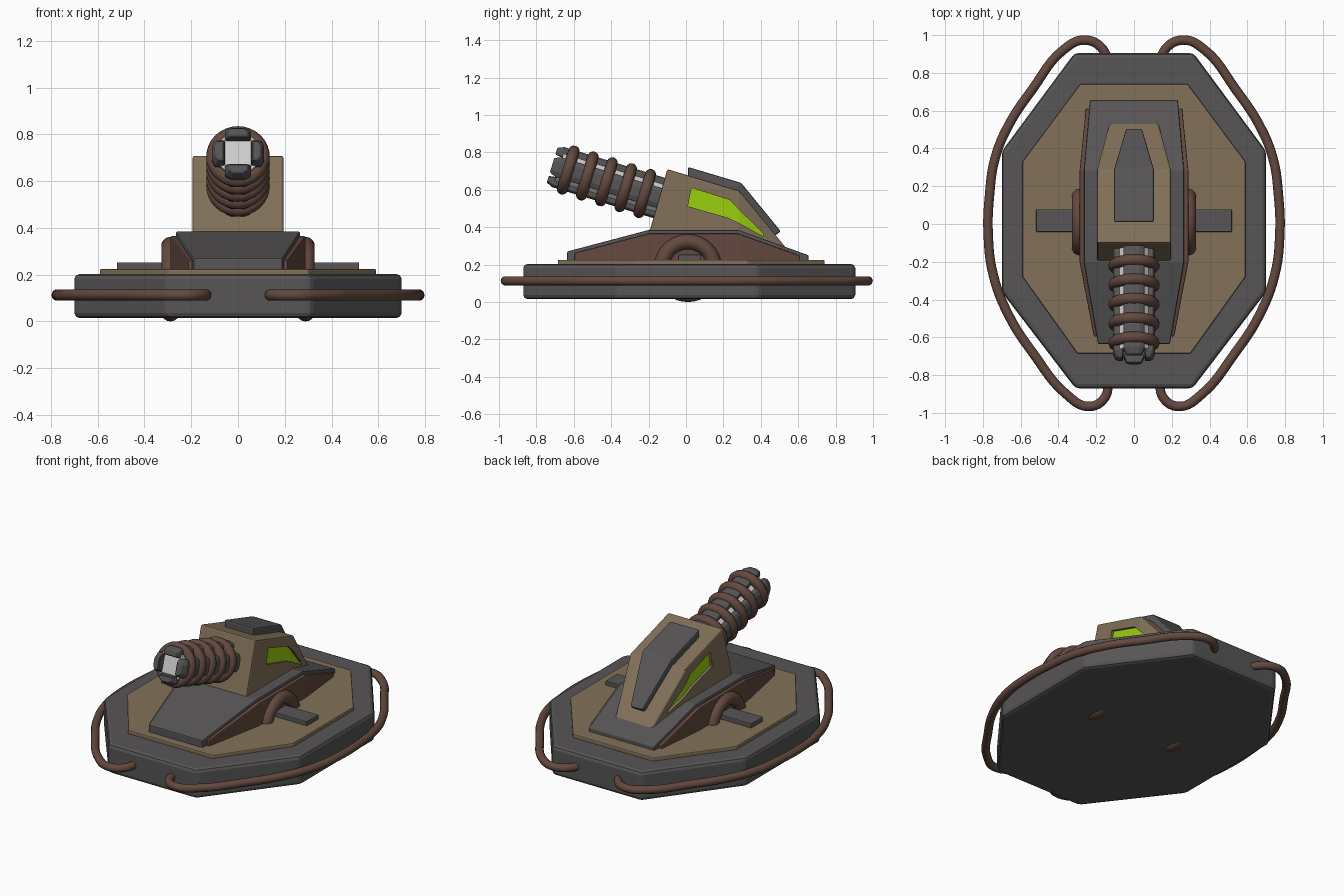
import bpy, bmesh, math
from mathutils import Vector, Matrix

if "Cube" in bpy.data.objects:
    bpy.data.objects.remove(bpy.data.objects["Cube"])


def mat(name, rgb):
    m = bpy.data.materials.new(name)
    m.diffuse_color = (*rgb, 1)
    m.use_nodes = True
    m.node_tree.nodes["Principled BSDF"].inputs["Base Color"].default_value = m.diffuse_color
    return m


GREY = mat("dark_grey", (0.095, 0.09, 0.09))
TAN = mat("tan", (0.225, 0.165, 0.10))
BROWN = mat("brown", (0.125, 0.066, 0.05))
GREEN = mat("green", (0.33, 0.63, 0.005))
LIGHT = mat("light_grey", (0.62, 0.62, 0.62))


def finish(name, bm, material, bevel=0, smooth=False, segments=2):
    bmesh.ops.recalc_face_normals(bm, faces=bm.faces)
    me = bpy.data.meshes.new(name)
    bm.to_mesh(me)
    bm.free()
    me.materials.append(material)
    ob = bpy.data.objects.new(name, me)
    bpy.context.collection.objects.link(ob)
    if smooth:
        for p in me.polygons:
            p.use_smooth = True
    if bevel:
        b = ob.modifiers.new("bevel", 'BEVEL')
        b.width, b.segments = bevel, segments
        b.limit_method, b.angle_limit = 'ANGLE', math.radians(28)
    return ob


def skin(name, rings, material, bevel=0, segments=2):
    """Solid through a row of closed rings of points, capped at both ends."""
    bm = bmesh.new()
    vs = [[bm.verts.new(p) for p in r] for r in rings]
    n = len(rings[0])
    for a, b in zip(vs, vs[1:]):
        for i in range(n):
            j = (i + 1) % n
            bm.faces.new((a[i], a[j], b[j], b[i]))
    bm.faces.new(vs[0][::-1])
    bm.faces.new(vs[-1])
    return finish(name, bm, material, bevel, segments=segments)


def loft(name, sections, material, bevel=0):
    """Symmetric body; section = bottom y, bottom z, top y, top z, half width."""
    return skin(name, [[(-w, yb, zb), (w, yb, zb), (w, yt, zt), (-w, yt, zt)]
                       for yb, zb, yt, zt, w in sections], material, bevel)


def plate(name, half, z0, z1, material, bevel):
    pts = half + [(-x, y) for x, y in reversed(half)]
    return skin(name, [[(x, y, z) for x, y in pts] for z in (z0, z1)], material, bevel)


def torus(name, major, minor, matrix, material, nu=40, nv=14):
    bm = bmesh.new()
    g = []
    for i in range(nu):
        a = 2 * math.pi * i / nu
        g.append([])
        for j in range(nv):
            b = 2 * math.pi * j / nv
            r = major + minor * math.cos(b)
            g[-1].append(bm.verts.new(matrix @ Vector((r * math.cos(a), r * math.sin(a), minor * math.sin(b)))))
    for i in range(nu):
        for j in range(nv):
            k, l = (i + 1) % nu, (j + 1) % nv
            bm.faces.new((g[i][j], g[k][j], g[k][l], g[i][l]))
    return finish(name, bm, material, smooth=True)


# Base hull and deck
plate("base_hull", [(0.31, -0.87), (0.70, -0.36), (0.70, 0.385), (0.315, 0.905)], 0.015, 0.203, GREY, 0.022)
plate("deck_plate", [(0.30, -0.685), (0.59, -0.28), (0.59, 0.33), (0.285, 0.74)], 0.19, 0.225, TAN, 0.006)

# Turret mount with brown side panels
loft("turret_mount", [(-0.635, 0.20, -0.635, 0.27, 0.19), (-0.20, 0.20, -0.20, 0.385, 0.265),
                      (0.28, 0.20, 0.28, 0.385, 0.265), (0.655, 0.20, 0.655, 0.25, 0.232)], GREY, 0.006)
loft("mount_side_panels", [(-0.595, 0.20, -0.595, 0.262, 0.213), (-0.20, 0.20, -0.20, 0.365, 0.288),
                           (0.28, 0.20, 0.28, 0.365, 0.288), (0.61, 0.20, 0.61, 0.247, 0.255)], BROWN, 0.005)

# Cross bar and side rings
loft("cross_bar", [(-0.042, 0.20, -0.042, 0.253, 0.518), (0.078, 0.20, 0.078, 0.253, 0.518)], GREY, 0.005)
for side, s in (("left", -1), ("right", 1)):
    torus(side + "_mount_ring", 0.141, 0.04,
          Matrix.Translation((s * 0.289, 0.01, 0.181)) @ Matrix.Rotation(math.pi / 2, 4, 'Y'), BROWN)

# Turret head with top armour
head = loft("turret_head", [(-0.20, 0.36, -0.10, 0.71, 0.195), (0.28, 0.30, 0.285, 0.595, 0.195),
                            (0.55, 0.26, 0.537, 0.287, 0.125)], TAN, 0.009)
loft("top_armour", [(0.01, 0.65, 0.01, 0.722, 0.105), (0.25, 0.57, 0.295, 0.637, 0.105),
                    (0.455, 0.34, 0.507, 0.378, 0.043)], GREY, 0.009)

# Recessed side windows
WINDOW = [(0.01, 0.512, 0.03, 0.61), (0.22, 0.452, 0.235, 0.545),
          (0.28, 0.424, 0.285, 0.492), (0.415, 0.35, 0.412, 0.368)]


def window(name, s, d0, d1, material):
    def x(y, d):
        return s * (0.195 - 0.27 * max(0, y - 0.28) + d)
    return skin(name, [[(x(yb, d0), yb, zb), (x(yb, d1), yb, zb), (x(yt, d1), yt, zt), (x(yt, d0), yt, zt)]
                       for yb, zb, yt, zt in WINDOW], material)


for side, s in (("left", -1), ("right", 1)):
    cutter = window(side + "_window_cutter", s, -0.02, 0.03, TAN)
    cutter.hide_render = True
    cutter.hide_set(True)
    cut = head.modifiers.new("window", 'BOOLEAN')
    cut.operation, cut.object, cut.solver = 'DIFFERENCE', cutter, 'EXACT'
    window(side + "_window", s, -0.024, -0.016, GREEN)

# Barrel frame: local z runs along the barrel, origin at the front coil
tilt = math.radians(17)
axis = Vector((0, -math.cos(tilt), math.sin(tilt)))
up = Vector((0, math.sin(tilt), math.cos(tilt)))
FRAME = Matrix.Translation((0, -0.63, 0.705)) @ Matrix((Vector((1, 0, 0)), up, axis)).transposed().to_4x4()

core = [(0.1 * math.cos(math.pi * (i + .5) / 4), 0.1 * math.sin(math.pi * (i + .5) / 4)) for i in range(8)]
skin("barrel_core", [[FRAME @ Vector((x, y, z)) for x, y in core] for z in (-0.54, 0.05)], LIGHT)

# Four rails around the core, narrowed at the muzzle
for k in range(4):
    M = FRAME @ Matrix.Rotation(k * math.pi / 2, 4, 'Z')
    rings = [[M @ Vector(p) for p in ((r0, -w, z), (r1, -w, z), (r1 + 0.012, -w * 0.5, z),
                                      (r1 + 0.012, w * 0.5, z), (r1, w, z), (r0, w, z))]
             for z, r0, r1, w in ((-0.54, 0.05, 0.10, 0.055), (0.055, 0.055, 0.10, 0.055), (0.09, 0.06, 0.085, 0.04))]
    skin("barrel_rail_%d" % (k + 1), rings, GREY, 0.004, 1)

# Coils
for k in range(5):
    torus("barrel_coil_%d" % (k + 1), 0.106, 0.03, FRAME @ Matrix.Translation((0, 0, -0.107 * k)), BROWN, 32, 12)

# Side cables looping around the hull
PATH = [(0.14, 0.85), (0.165, 0.925), (0.26, 0.974), (0.37, 0.925), (0.54, 0.71), (0.66, 0.53), (0.735, 0.35),
        (0.765, 0.15), (0.772, -0.05), (0.745, -0.27), (0.66, -0.49), (0.53, -0.69), (0.36, -0.90),
        (0.24, -0.966), (0.155, -0.92), (0.135, -0.82)]
for side, s in (("left", -1), ("right", 1)):
    cu = bpy.data.curves.new(side + "_cable", 'CURVE')
    cu.dimensions = '3D'
    cu.bevel_depth, cu.bevel_resolution, cu.resolution_u = 0.025, 3, 6
    cu.use_fill_caps = True
    sp = cu.splines.new('BEZIER')
    sp.bezier_points.add(len(PATH) - 1)
    for bp, (x, y) in zip(sp.bezier_points, PATH):
        bp.co = (s * x, y, 0.113)
        bp.handle_left_type = bp.handle_right_type = 'AUTO'
    cu.materials.append(BROWN)
    bpy.context.collection.objects.link(bpy.data.objects.new(side + "_cable", cu))
